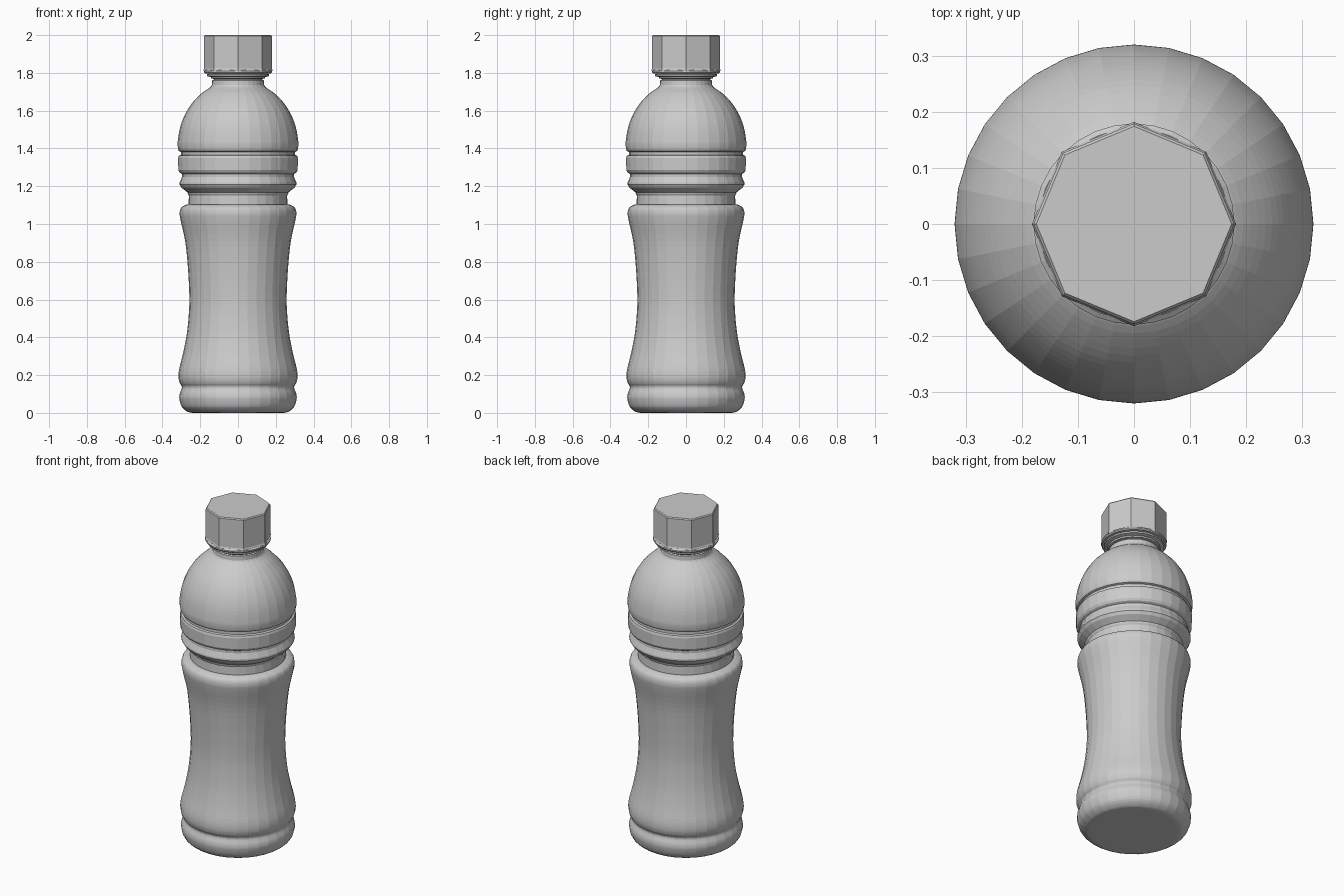
import bpy, bmesh, math


def lathe(name, profile, sides):
    """Spin (radius, z) points into a closed flat-shaded solid."""
    bm = bmesh.new()
    rings = []
    for r, z in profile:
        rings.append([bm.verts.new((r * math.cos(2 * math.pi * i / sides),
                                    r * math.sin(2 * math.pi * i / sides), z))
                      for i in range(sides)])
    for a, b in zip(rings, rings[1:]):
        for i in range(sides):
            j = (i + 1) % sides
            bm.faces.new((a[i], a[j], b[j], b[i]))
    bm.faces.new(rings[0][::-1])
    bm.faces.new(rings[-1])
    mesh = bpy.data.meshes.new(name)
    bm.to_mesh(mesh)
    bm.free()
    obj = bpy.data.objects.new(name, mesh)
    bpy.context.collection.objects.link(obj)
    return obj


def smooth_curve(pts, steps=4):
    """Catmull-Rom curve through profile points."""
    p = [pts[0]] + pts + [pts[-1]]
    out = []
    for k in range(1, len(p) - 2):
        for s in range(steps):
            t = s / steps
            out.append(tuple(
                0.5 * (2 * b + (c - a) * t + (2 * a - 5 * b + 4 * c - d) * t ** 2
                       + (3 * b - a - 3 * c + d) * t ** 3)
                for a, b, c, d in zip(p[k - 1], p[k], p[k + 1], p[k + 2])))
    return out + [pts[-1]]


# Grip section: rounded foot, shallow groove and long waist
grip = smooth_curve([
    (0.235, 0.0), (0.265, 0.005), (0.296, 0.03), (0.31, 0.07), (0.309, 0.10),
    (0.297, 0.135), (0.309, 0.16), (0.315, 0.19), (0.311, 0.235),
    (0.29, 0.32), (0.271, 0.42), (0.26, 0.53), (0.258, 0.63), (0.266, 0.78),
    (0.28, 0.91), (0.304, 1.02), (0.309, 1.06), (0.30, 1.088), (0.275, 1.102)])

# Pinched collar and raised bands
bands = [
    (0.262, 1.104), (0.26, 1.15), (0.265, 1.158), (0.268, 1.168),
    (0.30, 1.193), (0.31, 1.21), (0.309, 1.22), (0.296, 1.25), (0.296, 1.265),
    (0.309, 1.272), (0.316, 1.285), (0.317, 1.35), (0.313, 1.362),
    (0.302, 1.366), (0.302, 1.382), (0.313, 1.386), (0.317, 1.396)]

# Domed shoulder
dome = smooth_curve([
    (0.319, 1.41), (0.319, 1.44), (0.307, 1.51), (0.283, 1.575),
    (0.247, 1.635), (0.195, 1.69), (0.15, 1.722), (0.139, 1.735)])

# Neck, running up inside the cap
neck = [(0.137, 1.76), (0.127, 1.765), (0.127, 1.81)]

lathe("bottle_body", grip + bands + dome + neck, 32)

# Rings below the cap
lathe("neck_flange", [(0.125, 1.768), (0.142, 1.77), (0.144, 1.778), (0.165, 1.783),
                      (0.165, 1.792), (0.15, 1.798)], 32)
lathe("seal_ring", [(0.14, 1.795), (0.174, 1.797), (0.179, 1.803), (0.179, 1.81),
                    (0.17, 1.817)], 32)

# Eight-sided cap with a small flared rim and bevelled top edge
lathe("cap", [(0.165, 1.808), (0.182, 1.81), (0.182, 1.817), (0.179, 1.824),
              (0.179, 1.994), (0.174, 2.0)], 8)
